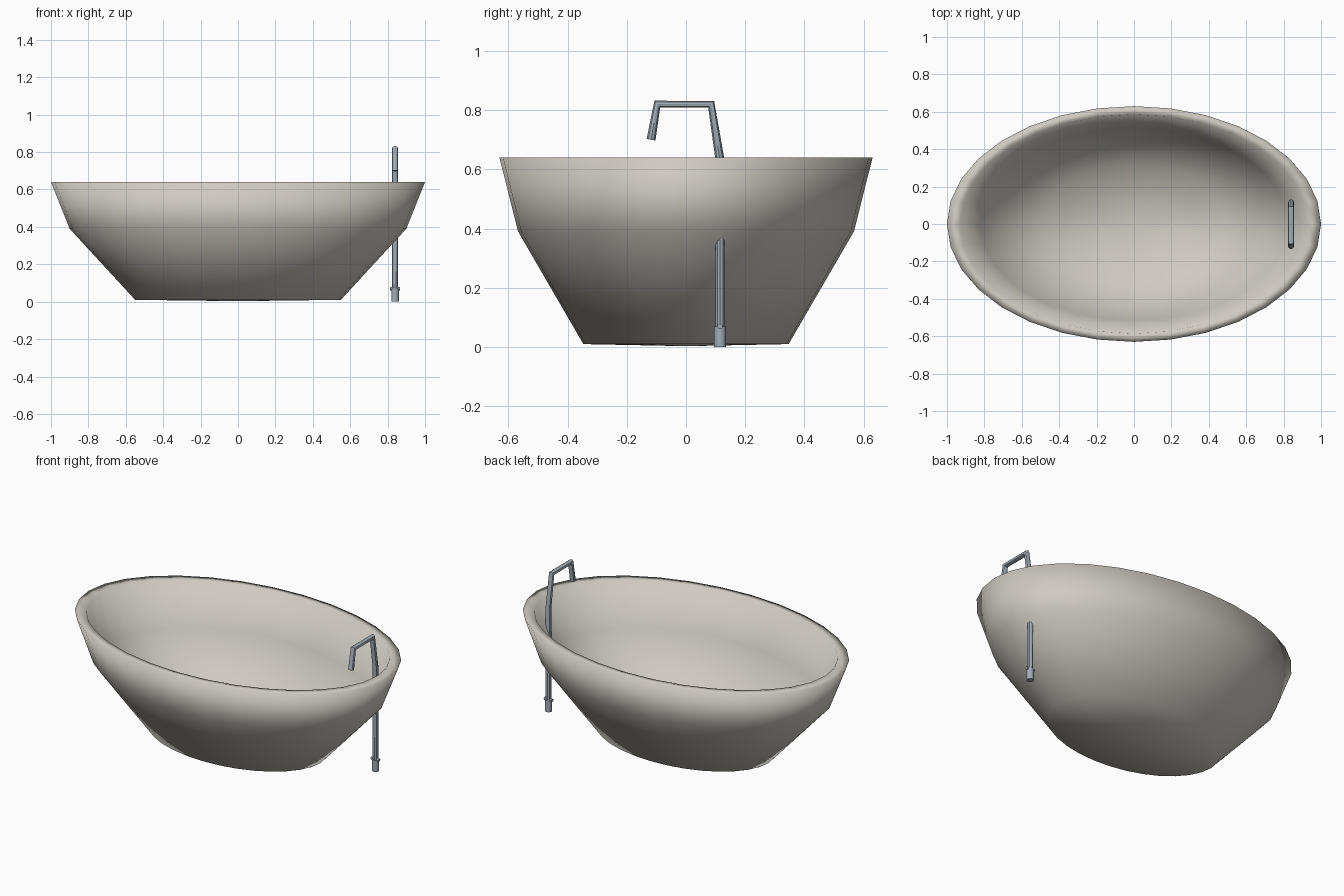
import bpy, bmesh, math
from mathutils import Matrix

if "Cube" in bpy.data.objects:
    bpy.data.objects.remove(bpy.data.objects["Cube"])

SEGMENTS = 32
TUB_RATIO = 0.63          # depth of the oval relative to its width
TAP_X, TAP_Y = 0.84, 0.115


def material(name, color, metallic=0.0):
    mat = bpy.data.materials.new(name)
    mat.use_nodes = True
    mat.diffuse_color = (*color, 1)
    bsdf = mat.node_tree.nodes["Principled BSDF"]
    bsdf.inputs["Base Color"].default_value = (*color, 1)
    return mat


def add_object(name, bm, mat):
    mesh = bpy.data.meshes.new(name)
    bmesh.ops.recalc_face_normals(bm, faces=bm.faces)
    bm.to_mesh(mesh)
    bm.free()
    mesh.materials.append(mat)
    obj = bpy.data.objects.new(name, mesh)
    bpy.context.collection.objects.link(obj)
    return obj


def cylinder(name, radius, length, matrix, mat):
    bm = bmesh.new()
    bmesh.ops.create_cone(bm, cap_ends=True, segments=16, radius1=radius,
                          radius2=radius, depth=length, matrix=matrix)
    obj = add_object(name, bm, mat)
    bpy.ops.object.select_all(action='DESELECT')
    obj.select_set(True)
    bpy.context.view_layer.objects.active = obj
    bpy.ops.object.shade_smooth_by_angle(angle=math.radians(40))
    return obj


ceramic = material("warm white ceramic", (0.62, 0.59, 0.54))
steel = material("blue grey steel", (0.36, 0.41, 0.46))

# Oval tub: outside wall, rolled rim and inside wall as one smooth shell
profile = [(0.55, 0.01), (0.90, 0.39), (1.0, 0.64),
           (0.93, 0.64), (0.82, 0.39), (0.50, 0.05)]
bm = bmesh.new()
rings = []
for radius, z in profile:
    ring = []
    for i in range(SEGMENTS):
        a = math.tau * i / SEGMENTS
        ring.append(bm.verts.new((radius * math.cos(a),
                                  radius * TUB_RATIO * math.sin(a), z)))
    rings.append(ring)
for lower, upper in zip(rings, rings[1:]):
    for i in range(SEGMENTS):
        j = (i + 1) % SEGMENTS
        bm.faces.new((lower[i], lower[j], upper[j], upper[i]))
# Underside and floor close as shallow fans
for ring, z in ((rings[0], 0.003), (rings[-1], 0.043)):
    centre = bm.verts.new((0, 0, z))
    for i in range(SEGMENTS):
        bm.faces.new((ring[i], ring[(i + 1) % SEGMENTS], centre))
tub = add_object("bathtub", bm, ceramic)
for face in tub.data.polygons:
    face.use_smooth = True

# Bent tap pipe
curve = bpy.data.curves.new("tap_pipe", 'CURVE')
curve.dimensions = '3D'
curve.bevel_depth = 0.016
curve.bevel_resolution = 3
curve.use_fill_caps = True
path = [(TAP_Y, 0.06), (TAP_Y, 0.63), (0.085, 0.82), (-0.097, 0.82), (-0.118, 0.70)]
spline = curve.splines.new('POLY')
spline.points.add(len(path) - 1)
for point, (y, z) in zip(spline.points, path):
    point.co = (TAP_X, y, z, 1)
curve.materials.append(steel)
pipe = bpy.data.objects.new("tap_pipe", curve)
bpy.context.collection.objects.link(pipe)
bpy.ops.object.select_all(action='DESELECT')
pipe.select_set(True)
bpy.context.view_layer.objects.active = pipe
bpy.ops.object.convert(target='MESH')
bpy.ops.object.shade_smooth_by_angle(angle=math.radians(35))

# Floor fitting and its small cross pin
cylinder("tap_base", 0.02, 0.07,
         Matrix.Translation((TAP_X, TAP_Y, 0.035)), steel)
cylinder("tap_cross_pin", 0.009, 0.052,
         Matrix.Translation((TAP_X, TAP_Y, 0.07)) @ Matrix.Rotation(math.pi / 2, 4, 'Y'),
         steel)
